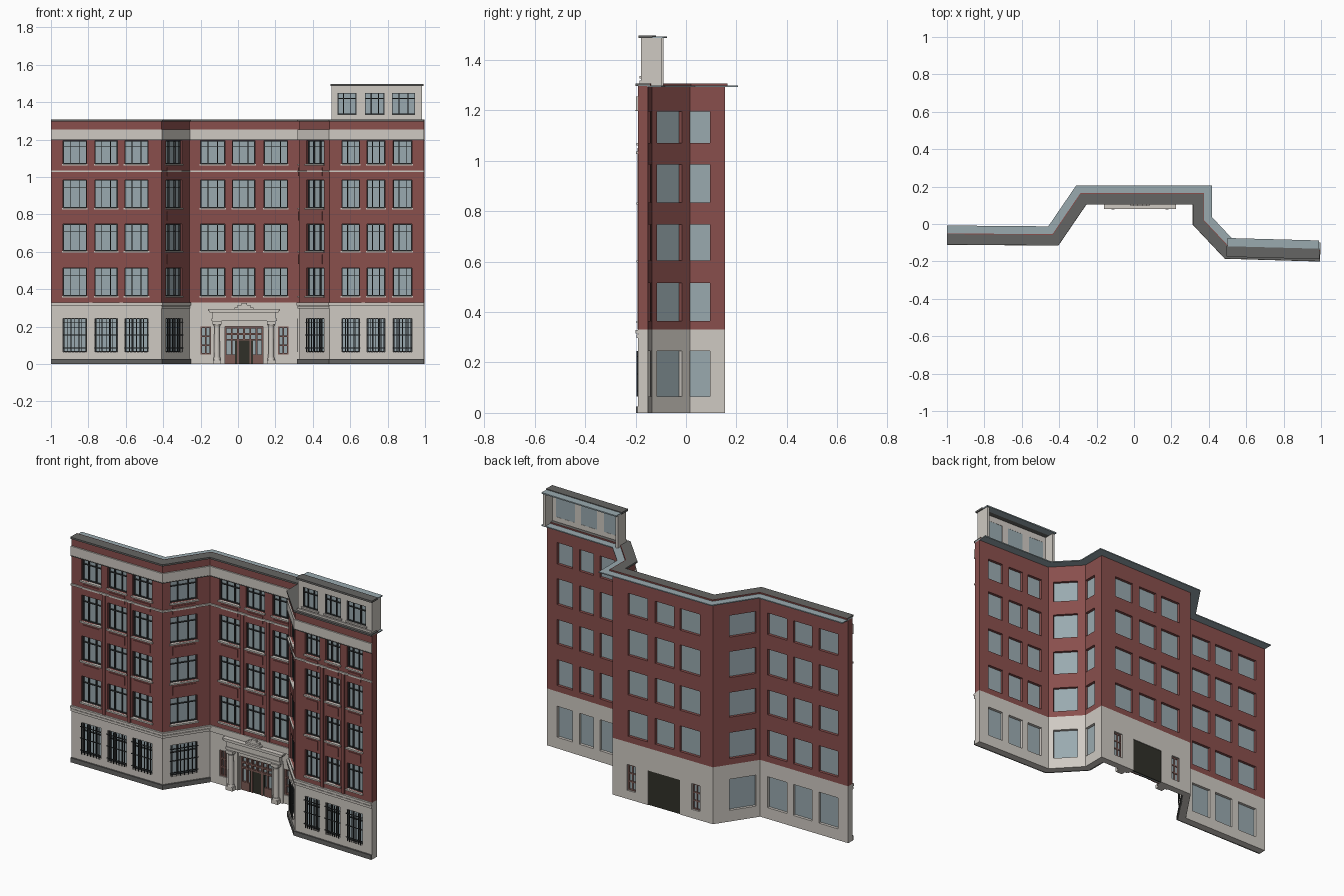
import bpy, bmesh
from mathutils import Vector

if "Cube" in bpy.data.objects:
    bpy.data.objects.remove(bpy.data.objects["Cube"])


def material(name, r, g, b):
    m = bpy.data.materials.new(name)
    m.use_nodes = True
    m.diffuse_color = (r, g, b, 1)
    m.node_tree.nodes["Principled BSDF"].inputs["Base Color"].default_value = (r, g, b, 1)
    return m


BRICK = material("red brick", .25, .078, .073)
STONE = material("pale stone", .62, .585, .54)
GLASS = material("blue grey glass", .32, .40, .43)
GREY = material("dark grey", .13, .13, .125)
METAL = material("dark metal", .035, .04, .042)
WOOD = material("brown wood", .2, .105, .09)
DOOR = material("dark door", .03, .03, .022)

UP = Vector((0, 0, 1))
parts = {}


def part(name, mat):
    """Shared mesh for all pieces of one named part."""
    return parts.setdefault(name, (bmesh.new(), mat))[0]


def finish(name, bm, mats):
    me = bpy.data.meshes.new(name)
    bm.to_mesh(me)
    bm.free()
    ob = bpy.data.objects.new(name, me)
    for m in mats:
        me.materials.append(m)
    bpy.context.scene.collection.objects.link(ob)
    return ob


class Bay:
    """Straight stretch of wall: u runs along it, d runs back into it."""
    def __init__(self, a, b):
        self.a = Vector((*a, 0))
        span = Vector((*b, 0)) - self.a
        self.length = span.length
        self.along = span.normalized()
        self.back = UP.cross(self.along)

    def at(self, u, d, z):
        return self.a + self.along * u + self.back * d + UP * z

    def box(self, name, mat, u0, u1, d0, d1, z0, z1):
        bm = part(name, mat)
        lo, hi = [[bm.verts.new(self.at(u, d, z)) for u, d in
                   ((u0, d0), (u1, d0), (u1, d1), (u0, d1))] for z in (z0, z1)]
        bm.faces.new(lo[::-1])
        bm.faces.new(hi)
        for i in range(4):
            j = (i + 1) % 4
            bm.faces.new((lo[i], lo[j], hi[j], hi[i]))


def offset(path, d):
    """Mitred parallel copy of a plan path."""
    bays = [Bay(a, b) for a, b in zip(path, path[1:])]
    out = []
    for i, p in enumerate(path):
        n0 = bays[max(i - 1, 0)].back
        n1 = bays[min(i, len(bays) - 1)].back
        out.append(Vector((*p, 0)) + (n0 + n1) * (d / (1 + n0.dot(n1))))
    return out


def band(name, mat, path, d0, d1, z0, z1):
    """Moulding swept along the plan path."""
    bm = part(name, mat)
    rings = []
    for f, b in zip(offset(path, d0), offset(path, d1)):
        rings.append([bm.verts.new(p + UP * z) for p, z in ((f, z0), (b, z0), (b, z1), (f, z1))])
    for r, s in zip(rings, rings[1:]):
        for i in range(4):
            j = (i + 1) % 4
            bm.faces.new((r[i], r[j], s[j], s[i]))
    bm.faces.new(rings[0][::-1])
    bm.faces.new(rings[-1])


def wall(name, path, holes, z0, z1, thick, split):
    """Folded wall sheet with openings, stone below split and brick above."""
    bm = bmesh.new()
    zs = sorted({z0, z1, split} | {z for hs in holes for h in hs for z in h[2:]})
    for a, b, hs in zip(path, path[1:], holes):
        bay = Bay(a, b)
        us = sorted({0, bay.length} | {u for h in hs for u in h[:2]})
        for u, v in zip(us, us[1:]):
            for z, w in zip(zs, zs[1:]):
                mu, mz = (u + v) / 2, (z + w) / 2
                if any(h[0] < mu < h[1] and h[2] < mz < h[3] for h in hs):
                    continue
                f = bm.faces.new([bm.verts.new(bay.at(*c)) for c in
                                  ((u, 0, z), (v, 0, z), (v, 0, w), (u, 0, w))])
                f.material_index = int(mz > split)
    bmesh.ops.remove_doubles(bm, verts=bm.verts, dist=.0005)
    ob = finish(name, bm, (STONE, BRICK))
    mod = ob.modifiers.new("thickness", "SOLIDIFY")
    mod.thickness, mod.offset, mod.use_even_offset = thick, -1, True


def window(bay, u0, u1, z0, z1, depth=.02, sill=True):
    bay.box("window_glass", GLASS, u0, u1, depth, depth + .004, z0, z1)
    w, t = u1 - u0, .004
    for k in (0, .3, .7, 1):
        c = u0 + t / 2 + (w - t) * k
        bay.box("window_frames", METAL, c - t / 2, c + t / 2, depth - .01, depth, z0, z1)
    for z in (z0, z0 + (z1 - z0) * .72, z1 - t):
        bay.box("window_frames", METAL, u0, u1, depth - .009, depth, z, z + t)
    if sill:
        bay.box("window_sills", STONE, u0 - .006, u1 + .006, -.008, .01, z0 - .009, z0)


def grille(bay, u0, u1, z0, z1):
    for k in range(7):
        c = u0 + .006 + (u1 - u0 - .012) * k / 6
        bay.box("window_grilles", METAL, c - .0017, c + .0017, -.008, -.004, z0, z1)
    for k in (.12, .5, .88):
        z = z0 + (z1 - z0) * k
        bay.box("window_grilles", METAL, u0 - .004, u1 + .004, -.007, -.003, z - .002, z + .002)


# Plan of the facade and the openings of each bay
PATH = [(-1, -.1), (-.41, -.105), (-.26, .115), (.325, .115), (.325, 0), (.49, -.175), (.995, -.19)]
BAYS = [Bay(a, b) for a, b in zip(PATH, PATH[1:])]
COLUMNS = [[(.065, .19), (.235, .355), (.395, .52)], [(.045, .195)],
           [(.06, .19), (.23, .35), (.4, .525)], [(.02, .1)], [(.06, .195)],
           [(.065, .16), (.2, .295), (.34, .44)]]
FLOORS = [(.365, .515), (.605, .748), (.835, .985), (1.07, 1.195)]
GROUND = (.065, .245)
SIDELIGHTS = [(.06, .115, .05, .2), (.475, .53, .05, .2)]
ENTRANCE = (.19, .395, 0, .2)
CENTRE = 2

holes = []
for i, (bay, cols) in enumerate(zip(BAYS, COLUMNS)):
    hs = [(*c, *f) for c in cols for f in FLOORS]
    for h in hs:
        window(bay, *h)
    # Spandrel panels below the upper windows
    for c in cols:
        for lo, hi in zip(FLOORS, FLOORS[1:]):
            bay.box("spandrel_panels", BRICK, c[0] + .01, c[1] - .01, -.004, .002,
                    lo[1] + .02, hi[0] - .02)
    # Slim brick piers between windows
    for c, n in zip(cols, cols[1:]):
        m = (c[1] + n[0]) / 2
        bay.box("brick_piers", BRICK, m - .009, m + .009, -.007, .002, .33, 1.026)
    if i == CENTRE:
        hs += SIDELIGHTS + [ENTRANCE]
    else:
        for c in cols:
            hs.append((*c, *GROUND))
            window(bay, *c, *GROUND, sill=False)
            grille(bay, *c, *GROUND)
    holes.append(hs)
wall("main_wall", PATH, holes, 0, 1.297, .04, .33)

# Mouldings and roof edge
for run in (PATH[:3], PATH[3:]):
    band("plinth", GREY, run, -.009, .002, 0, .026)
    band("ground_floor_ledge", STONE, run, -.007, .002, .296, .31)
    band("ground_floor_ledge", STONE, run, -.011, .002, .314, .328)
band("upper_string_course", STONE, PATH, -.008, .002, 1.026, 1.036)
band("stone_frieze", STONE, PATH, -.008, .002, 1.2, 1.254)
band("frieze_lip", GREY, PATH, -.01, .002, 1.197, 1.201)
band("roof_slab", GLASS, PATH, .002, .092, 1.293, 1.299)
band("parapet_cap", GREY, PATH, -.01, .046, 1.297, 1.307)
band("parapet_back", BRICK, PATH, .046, .05, 1.297, 1.307)

# Rooftop room, open at the back
ROOM = [(.5, -.09), (.5, -.165), (.985, -.178), (.985, -.095)]
room = Bay(ROOM[1], ROOM[2])
room_holes = [(.033, .133, 1.335, 1.45), (.178, .283, 1.335, 1.45), (.323, .447, 1.335, 1.45)]
wall("rooftop_room", ROOM, [[], room_holes, []], 1.299, 1.488, .016, 1.488)
for h in room_holes:
    window(room, *h, depth=.011)
room.box("rooftop_room_roof", GLASS, -.002, room.length + .002, .045, .09, 1.486, 1.493)
room.box("rooftop_room_cap", GREY, -.006, room.length + .006, -.01, .046, 1.486, 1.497)
room.box("rooftop_room_base", STONE, 0, room.length, -.006, 0, 1.305, 1.318)

# Entrance doors and sidelights
mid = BAYS[CENTRE]
e0, e1, _, etop = ENTRANCE
mid.box("entrance_back", DOOR, e0, e1, .03, .036, 0, etop)
mid.box("entrance_glazing", GLASS, e0, e1, .024, .03, 0, etop)
mid.box("door_leaves", DOOR, .245, .34, .016, .024, 0, .125)
for k in range(7):
    c = e0 + .004 + (e1 - e0 - .008) * k / 6
    mid.box("entrance_frames", WOOD, c - .005, c + .005, .012, .024, .125 if k == 3 else 0, etop)
for z in (.125, .155, .19):
    mid.box("entrance_frames", WOOD, e0, e1, .012, .024, z, z + .01)
for u0, u1 in ((e0, .245), (.34, e1)):
    mid.box("entrance_frames", WOOD, u0, u1, .012, .024, 0, .05)
for u0, u1, z0, z1 in SIDELIGHTS:
    mid.box("sidelight_glass", GLASS, u0, u1, .02, .026, z0, z1)
    for u in (u0, (u0 + u1) / 2 - .004, u1 - .008):
        mid.box("sidelight_frames", WOOD, u, u + .008, .006, .03, z0, z1)
    for k in range(4):
        z = z0 + (z1 - z0 - .008) * k / 3
        mid.box("sidelight_frames", WOOD, u0, u1, .006, .03, z, z + .008)

# Portal: columns, pilasters, entablature and crest
PC = (e0 + e1) / 2
for side in (-1, 1):
    c = PC + side * .145
    mid.box("portal_pilasters", STONE, c - .035, c + .035, -.008, .002, 0, .23)
    mid.box("column_blocks", STONE, c - .022, c + .022, -.036, 0, 0, .022)
    mid.box("column_blocks", STONE, c - .023, c + .023, -.036, 0, .213, .23)
    bm = part("portal_columns", STONE)
    for r0, r1, z0, z1 in ((.02, .018, .022, .034), (.016, .014, .034, .2), (.015, .02, .2, .213)):
        new = bmesh.ops.create_cone(bm, cap_ends=True, segments=16, radius1=r0, radius2=r1, depth=z1 - z0)
        bmesh.ops.translate(bm, verts=new["verts"], vec=mid.at(c, -.018, (z0 + z1) / 2))
for half, d, z0, z1 in ((.175, -.026, .23, .245), (.17, -.022, .245, .277), (.185, -.031, .277, .285),
                        (.192, -.034, .285, .294), (.05, -.02, .294, .303),
                        (.035, -.018, .303, .315), (.015, -.018, .315, .326)):
    mid.box("portal_entablature", STONE, PC - half, PC + half, d, .002, z0, z1)
mid.box("centre_string_course", STONE, 0, mid.length, -.006, .002, .294, .33)

for name, (bm, mat) in parts.items():
    bmesh.ops.recalc_face_normals(bm, faces=bm.faces)
    ob = finish(name, bm, (mat,))
    if name == "portal_columns":
        bpy.context.view_layer.objects.active = ob
        ob.select_set(True)
        bpy.ops.object.shade_smooth_by_angle()
